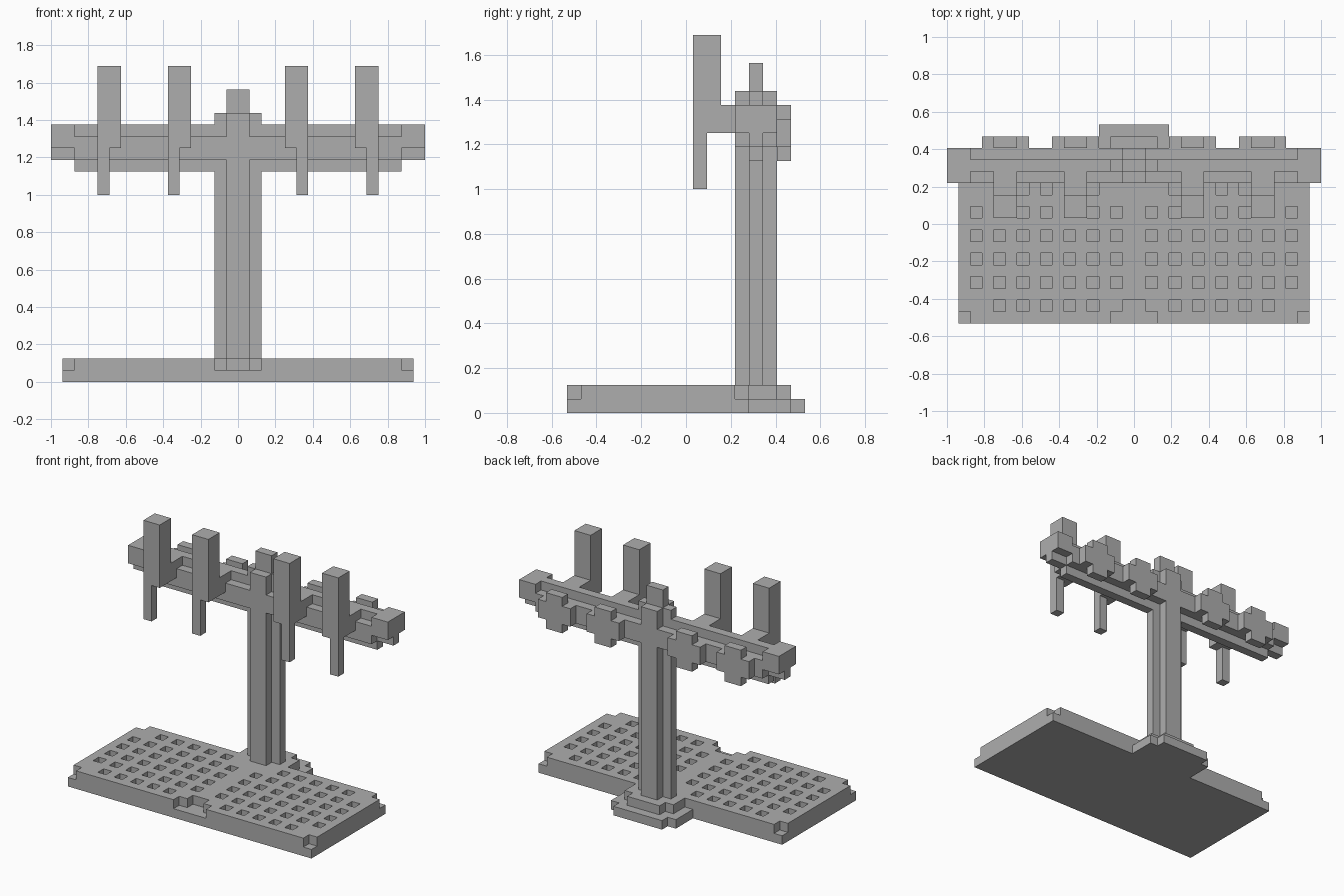
import bpy, bmesh
from mathutils import Vector

U = 1 / 16  # one block of the grid the model is built on

cube = bpy.data.objects.get("Cube")
if cube:
    bpy.data.objects.remove(cube, do_unlink=True)

grey = bpy.data.materials.new("plain_grey")
grey.use_nodes = True
grey.diffuse_color = (0.42, 0.42, 0.42, 1)
grey.node_tree.nodes["Principled BSDF"].inputs["Base Color"].default_value = grey.diffuse_color


def finish(name, bm):
    bmesh.ops.recalc_face_normals(bm, faces=bm.faces)
    bmesh.ops.scale(bm, vec=(U, U, U), verts=bm.verts)
    mesh = bpy.data.meshes.new(name)
    bm.to_mesh(mesh)
    bm.free()
    mesh.materials.append(grey)
    obj = bpy.data.objects.new(name, mesh)
    bpy.context.collection.objects.link(obj)
    return obj


def prism(name, outline, axis, start, end):
    """Extrude a flat outline along an axis; outline holds the other two coordinates."""
    bm = bmesh.new()
    verts = []
    for p in outline:
        co = list(p)
        co.insert("xyz".index(axis), start)
        verts.append(bm.verts.new(co))
    face = bm.faces.new(verts)
    side = bmesh.ops.extrude_face_region(bm, geom=[face], use_keep_orig=True)
    shift = Vector([end - start if a == axis else 0 for a in "xyz"])
    bmesh.ops.translate(bm, vec=shift, verts=[g for g in side["geom"] if isinstance(g, bmesh.types.BMVert)])
    return finish(name, bm)


def rect(a0, a1, b0, b1):
    return [(a0, b0), (a1, b0), (a1, b1), (a0, b1)]


def cross(a, b, wide, thin, narrow, tall):
    """Plus shape around (a, b): a wide-by-thin bar over a narrow-by-tall bar."""
    w, t, n, h = wide / 2, thin / 2, narrow / 2, tall / 2
    quarter = [(w, t), (n, t), (n, h)]
    pts = quarter + [(-x, y) for x, y in reversed(quarter)]
    pts += [(-x, -y) for x, y in quarter] + [(x, -y) for x, y in reversed(quarter)]
    return [(a + x, b + y) for x, y in pts]


# Drip tray: solid slab below, perforated layer above
prism("drip_tray_slab", rect(-15, 15, -8.5, 4.5), "z", 0, 1)


def solid(i, j):
    """Is the cell filled? i counts columns out from the middle, j rows from the front."""
    if i == 14 and j in (0, 12):                      # cut corners
        return False
    if (j == 0 and i < 2) or (j == 1 and i < 1):      # front finger notch
        return False
    if i % 2 == 1 and j % 2 == 1:                     # drain holes
        return j in (1, 11) and i in (1, 13)
    return True


bm = bmesh.new()
for ix in range(-15, 15):
    for j in range(13):
        if solid(ix if ix >= 0 else -ix - 1, j):
            y = j - 8.5
            bm.faces.new([bm.verts.new((px, py, 2)) for px, py in rect(ix, ix + 1, y, y + 1)])
bmesh.ops.remove_doubles(bm, verts=bm.verts, dist=0.001)
rim = [e for e in bm.edges if e.is_boundary]
walls = bmesh.ops.extrude_edge_only(bm, edges=rim)
bmesh.ops.translate(bm, vec=(0, 0, -1), verts=[g for g in walls["geom"] if isinstance(g, bmesh.types.BMVert)])
finish("drip_tray_grille", bm)


# Stepped foot behind the tray
def foot(name, half, back, z):
    outline = [(half, 3.5), (half, back - 1), (half - 1, back - 1), (half - 1, back)]
    prism(name, outline + [(-x, y) for x, y in reversed(outline)], "z", z, z + 1)


foot("foot_lower", 4, 8.5, 0)
foot("foot_upper", 3, 7.5, 1)

# Column and top knob
prism("column", cross(0, 5, 4, 1, 2, 3), "z", 1, 23)
prism("top_knob", rect(-1, 1, 4.5, 5.5), "z", 23, 25)

# Cross beam
prism("cross_beam", cross(5, 20, 3, 2, 1, 4), "x", -14, 14)

cap = [(3.5, 20), (4.5, 20), (4.5, 19), (5.5, 19), (5.5, 20), (6.5, 20), (6.5, 22), (3.5, 22)]
tap = [(0.5, 20), (3.5, 20), (4.5, 20), (4.5, 22), (2.5, 22), (2.5, 27), (0.5, 27)]

for s, label in ((1, "left"), (-1, "right")):
    prism("beam_cap_" + label, cap, "x", 14 * s, 16 * s)
    # Taps: handle with arm, spout, and rear fitting
    for x, place in ((5, "inner"), (11, "outer")):
        tag = f"{place}_{label}"
        prism("tap_handle_" + tag, tap, "x", (x - 1) * s, (x + 1) * s)
        prism("tap_spout_" + tag, rect(x * s, (x + 1) * s, 0.5, 1.5), "z", 16, 20)
        prism("rear_fitting_" + tag, cross(x * s, 20, 4, 2, 2, 4), "y", 6.5, 7.5)
